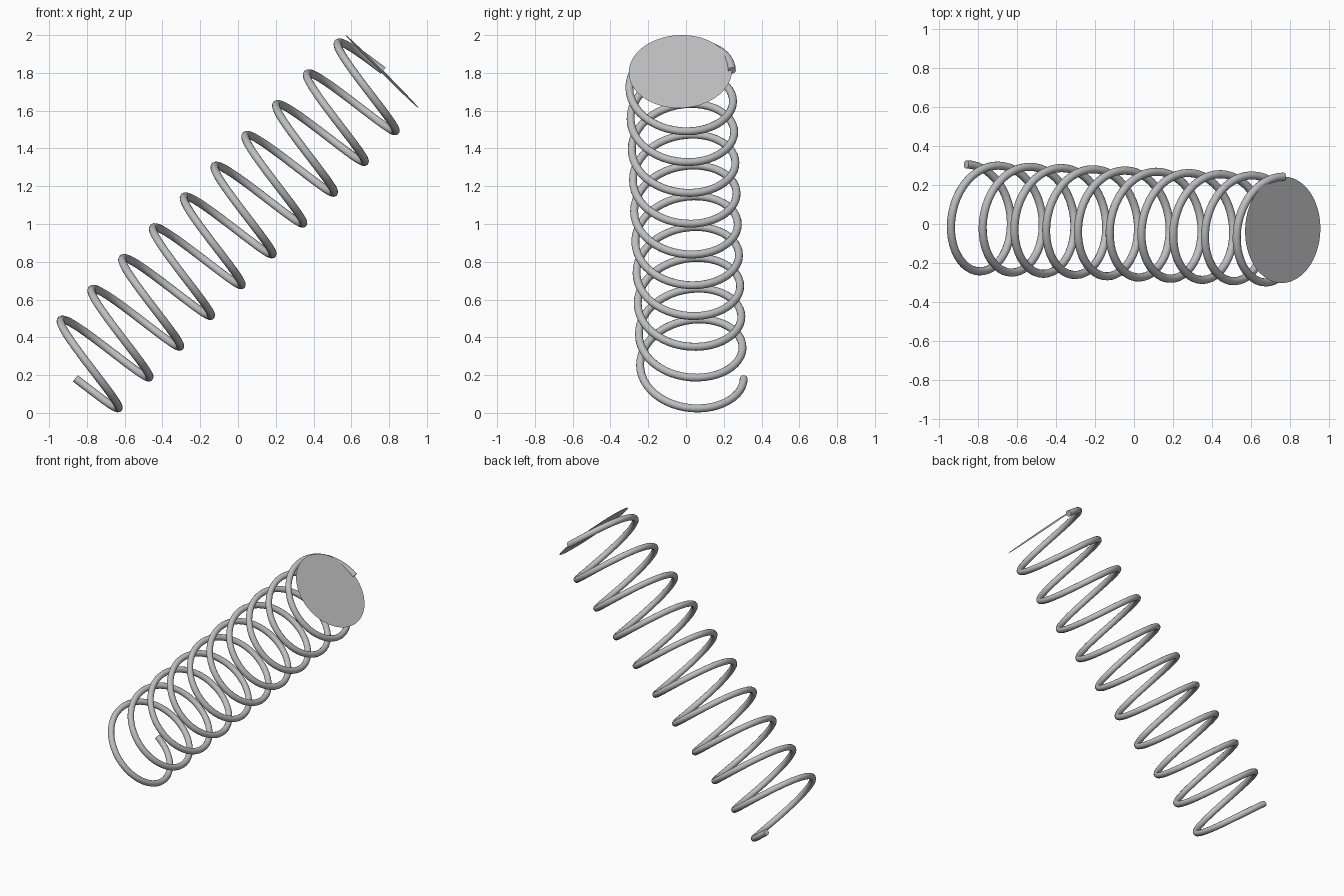
import bpy, bmesh, math
from mathutils import Vector, Matrix

cube = bpy.data.objects.get("Cube")
if cube:
    bpy.data.objects.remove(cube, do_unlink=True)

TURNS, STEPS = 10, 48
RADIUS, WIRE = 0.273, 0.021
START = Vector((-0.866, 0.033, 0.177))
END = Vector((0.763, -0.03, 1.807))

# Frame of the leaning spring axis
axis = (END - START).normalized()
down = Vector((1, 0, -1)).normalized()
back = axis.cross(down).normalized()

steel = bpy.data.materials.new("steel_grey")
steel.use_nodes = True
GREY = (0.52, 0.52, 0.52, 1)
steel.diffuse_color = GREY
steel.node_tree.nodes["Principled BSDF"].inputs["Base Color"].default_value = GREY

# Coil: round wire swept along a helix with capped ends
curve = bpy.data.curves.new("coil_spring", "CURVE")
curve.dimensions = "3D"
curve.bevel_depth = WIRE
curve.bevel_resolution = 4
curve.use_fill_caps = True
count = TURNS * STEPS + 1
path = curve.splines.new("POLY")
path.points.add(count - 1)
for i, point in enumerate(path.points):
    angle = math.tau * i / STEPS
    centre = START.lerp(END, i / (count - 1))
    pos = centre + RADIUS * (math.cos(angle) * back + math.sin(angle) * down)
    point.co = (*pos, 1)
path.use_smooth = True
curve.materials.append(steel)
coil = bpy.data.objects.new("coil_spring", curve)
bpy.context.collection.objects.link(coil)

# Convert the wire to a mesh with smooth sides and sharp caps
bpy.ops.object.select_all(action="DESELECT")
bpy.context.view_layer.objects.active = coil
coil.select_set(True)
bpy.ops.object.convert(target="MESH")
bpy.ops.object.shade_smooth_by_angle(angle=math.radians(40))

# Flat end disc across the top of the coil
mesh = bpy.data.meshes.new("end_disc")
bm = bmesh.new()
turn = axis.to_track_quat("Z", "Y").to_matrix().to_4x4()
bmesh.ops.create_circle(bm, cap_ends=True, segments=64, radius=RADIUS,
                        matrix=Matrix.Translation(END) @ turn)
bm.to_mesh(mesh)
bm.free()
mesh.materials.append(steel)
disc = bpy.data.objects.new("end_disc", mesh)
bpy.context.collection.objects.link(disc)
